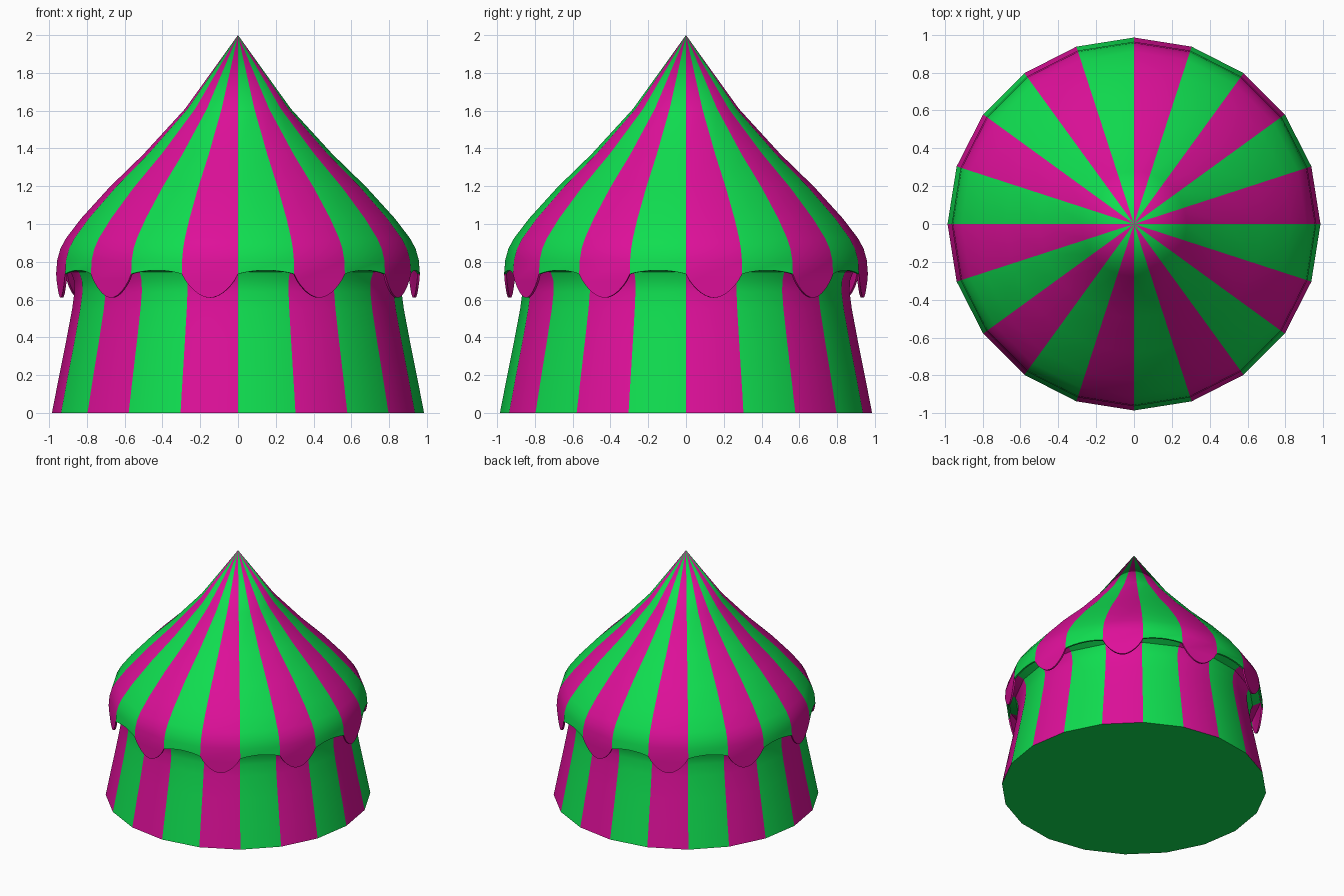
import bpy, bmesh
from math import sin, cos, pi

if "Cube" in bpy.data.objects:
    bpy.data.objects.remove(bpy.data.objects["Cube"])

N = 20  # stripes / sides


def material(name, rgb):
    m = bpy.data.materials.new(name)
    m.diffuse_color = (*rgb, 1)
    m.use_nodes = True
    m.node_tree.nodes["Principled BSDF"].inputs["Base Color"].default_value = m.diffuse_color
    return m


MATS = [material("magenta", (0.73, 0.005, 0.32)), material("green", (0.005, 0.73, 0.08))]


def ring(bm, r, z):
    return [bm.verts.new((r * cos(2 * pi * k / N), r * sin(2 * pi * k / N), z)) for k in range(N)]


def face(bm, verts, k):
    bm.faces.new(verts).material_index = k % 2


def band(bm, low, up):
    for k in range(N):
        j = (k + 1) % N
        face(bm, (low[k], low[j], up[j], up[k]), k)


def finish(bm, name, thickness=0):
    me = bpy.data.meshes.new(name)
    bm.to_mesh(me)
    bm.free()
    for m in MATS:
        me.materials.append(m)
    ob = bpy.data.objects.new(name, me)
    bpy.context.collection.objects.link(ob)
    bpy.ops.object.select_all(action='DESELECT')
    ob.select_set(True)
    bpy.context.view_layer.objects.active = ob
    if thickness:
        mod = ob.modifiers.new("cloth", 'SOLIDIFY')
        mod.thickness = thickness
        mod.offset = -1
        bpy.ops.object.modifier_apply(modifier=mod.name)
    bpy.ops.object.shade_smooth_by_angle(angle=0.7)


# striped wall with closed floor, flaring out under the eave
bm = bmesh.new()
wall = [(0.985, 0), (0.95, 0.18), (0.91, 0.38), (0.878, 0.55), (0.866, 0.64),
        (0.868, 0.70), (0.885, 0.745), (0.945, 0.775)]
rings = [ring(bm, r, z) for r, z in wall]
for low, up in zip(rings, rings[1:]):
    band(bm, low, up)
face(bm, rings[0][::-1], 1)
finish(bm, "wall")

# striped roof with scalloped valance
bm = bmesh.new()
roof = [(0.963, 0.735), (0.957, 0.81), (0.94, 0.87), (0.91, 0.925), (0.83, 1.03),
        (0.68, 1.195), (0.50, 1.37), (0.28, 1.61)]
rings = [ring(bm, r, z) for r, z in roof]
for low, up in zip(rings[1:], rings[2:]):
    band(bm, low, up)
apex = bm.verts.new((0, 0, 2))
M = 14
for k in range(N):
    j = (k + 1) % N
    face(bm, (rings[-1][k], rings[-1][j], apex), k)
    # magenta panels hang down in a lobe, green ones arch slightly up
    a, b = rings[0][k], rings[0][j]
    edge = []
    for i in range(1, M):
        t = i / M
        p = a.co.lerp(b.co, t)
        s = sin(pi * t) ** 0.8
        p.z += -0.125 * s if k % 2 == 0 else 0.02 * s
        edge.append(bm.verts.new(p))
    face(bm, [a, *edge, b, rings[1][j], rings[1][k]], k)
finish(bm, "roof", 0.012)
